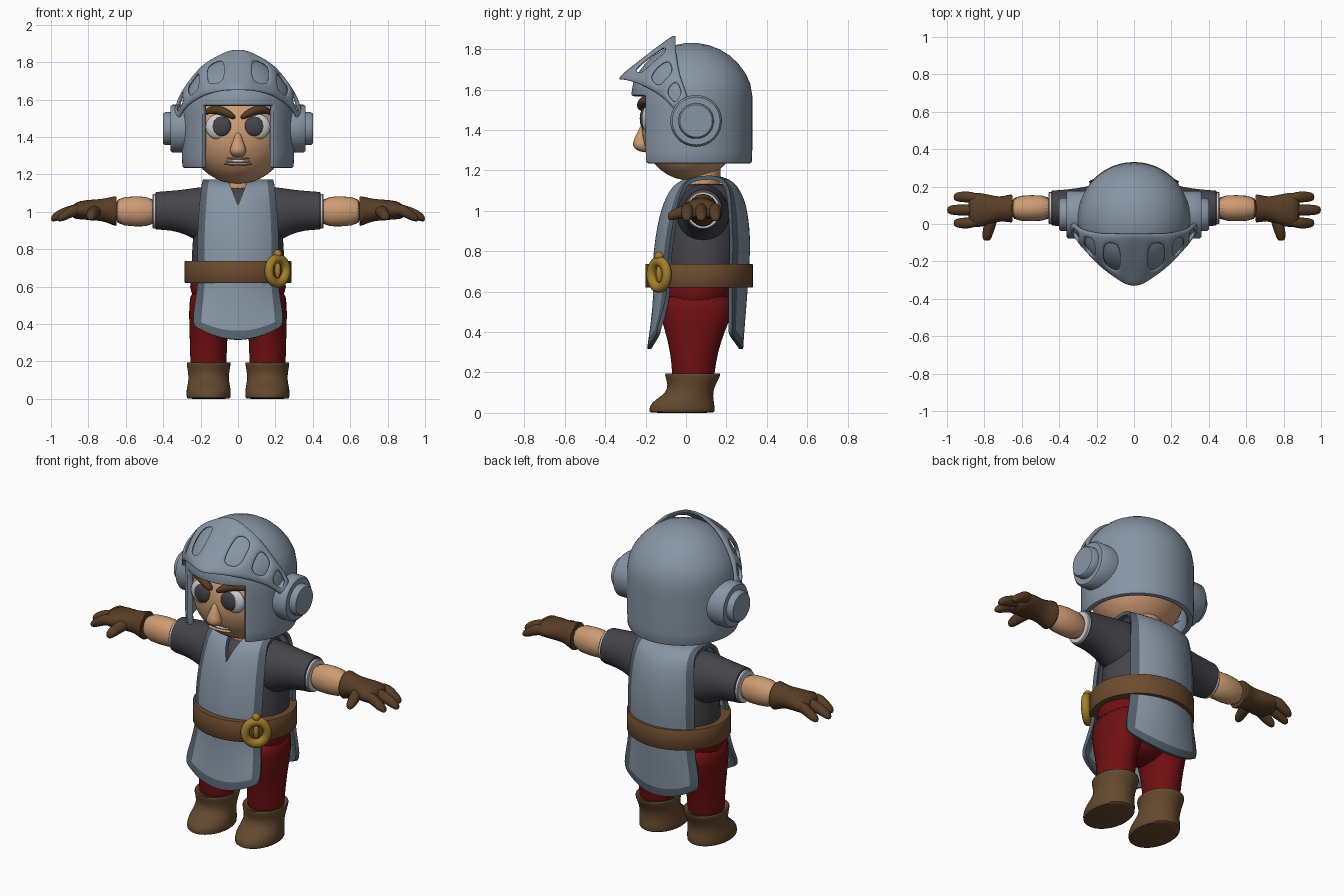
import bpy, bmesh, math
from math import sin, cos, pi, radians

cube = bpy.data.objects.get("Cube")
if cube:
    bpy.data.objects.remove(cube)


def material(name, r, g, b):
    m = bpy.data.materials.new(name)
    m.use_nodes = True
    m.diffuse_color = (r, g, b, 1)
    bsdf = next(n for n in m.node_tree.nodes if n.type == 'BSDF_PRINCIPLED')
    bsdf.inputs["Base Color"].default_value = (r, g, b, 1)
    bsdf.inputs["Roughness"].default_value = 0.7
    return m


STEEL = material("steel_blue", .24, .30, .37)
SLATE = material("slate_trim", .09, .12, .15)
SKIN = material("skin", .61, .33, .17)
SHIRT = material("charcoal", .058, .058, .069)
RED = material("dark_red", .16, .005, .006)
BOOT = material("boot_brown", .127, .067, .027)
BELT = material("belt_brown", .15, .072, .028)
GLOVE = material("glove_brown", .098, .048, .019)
GOLD = material("gold", .36, .21, .025)
WHITE = material("white", .6, .6, .6)


def finish(ob, mods=(), angle=40):
    """Add the modifiers, bake them, and shade smooth with sharp edges."""
    for kind, settings in mods:
        m = ob.modifiers.new(kind.title(), kind)
        for k, v in settings.items():
            setattr(m, k, v)
    bpy.ops.object.select_all(action='DESELECT')
    ob.select_set(True)
    bpy.context.view_layer.objects.active = ob
    bpy.ops.object.convert(target='MESH')
    bpy.ops.object.shade_smooth_by_angle(angle=radians(angle))
    return ob


def from_bmesh(name, bm, *mats):
    bmesh.ops.recalc_face_normals(bm, faces=bm.faces[:])
    me = bpy.data.meshes.new(name)
    bm.to_mesh(me)
    bm.free()
    for m in mats:
        me.materials.append(m)
    ob = bpy.data.objects.new(name, me)
    bpy.context.collection.objects.link(ob)
    return ob


def loft(name, mat, axis, rings, n=16, sub=1, side=1):
    """Ellipses (position, centre a, centre b, radius a, radius b) joined along an axis."""
    place = {'x': lambda p, a, b: (p * side, a, b),
             'y': lambda p, a, b: (a * side, p, b),
             'z': lambda p, a, b: (a * side, b, p)}[axis]
    bm = bmesh.new()
    loops = [[bm.verts.new(place(p, ca + ra * cos(2 * pi * i / n), cb + rb * sin(2 * pi * i / n)))
              for i in range(n)] for p, ca, cb, ra, rb in rings]
    for lo, hi in zip(loops, loops[1:]):
        for i in range(n):
            j = (i + 1) % n
            bm.faces.new((lo[i], lo[j], hi[j], hi[i]))
    bm.faces.new(loops[0])
    bm.faces.new(loops[-1])
    return finish(from_bmesh(name, bm, mat), [('SUBSURF', {'levels': sub})] if sub else [])


def ball(name, mat, loc, scale):
    bm = bmesh.new()
    bmesh.ops.create_uvsphere(bm, u_segments=32, v_segments=20, radius=1)
    for v in bm.verts:
        v.co = [l + s * c for l, s, c in zip(loc, scale, v.co)]
    return finish(from_bmesh(name, bm, mat))


# Head, neck, nose and mouth
ball("head", SKIN, (0, .02, 1.41), (.265, .24, .26))
loft("neck", SKIN, 'z', [(1.08, 0, .08, .1, .09), (1.25, 0, .08, .1, .09)], 24, 0)
loft("nose", SKIN, 'z', [(1.43, 0, -.21, .012, .012), (1.38, 0, -.218, .026, .028),
                         (1.335, 0, -.225, .047, .043), (1.31, 0, -.22, .042, .04),
                         (1.29, 0, -.205, .02, .02)])
ball("teeth", WHITE, (0, -.175, 1.272), (.065, .018, .009))
for name, z in (("upper_lip", 1.287), ("lower_lip", 1.256)):
    ball(name, SKIN, (0, -.172, z), (.075, .022, .009))

# Helmet shell with a face opening
bm = bmesh.new()
N, CY = 64, .028
profile = [(1.235, .297), (1.3, .3), (1.4, .3), (1.5, .3), (1.57, .3), (1.63, .29), (1.68, .267),
           (1.73, .23), (1.77, .187), (1.8, .138), (1.82, .085), (1.83, .035)]
rows = [[bm.verts.new((r * sin(2 * pi * i / N), CY - r * cos(2 * pi * i / N), z)) for i in range(N)]
        for z, r in profile]
for k, (lo, hi) in enumerate(zip(rows, rows[1:])):
    for i in range(N):
        if k < 4 and (i < 7 or i >= N - 7):
            continue
        j = (i + 1) % N
        bm.faces.new((lo[i], lo[j], hi[j], hi[i]))
bm.faces.new(rows[-1])
bmesh.ops.delete(bm, geom=[v for v in bm.verts if not v.link_faces], context='VERTS')
finish(from_bmesh("helmet", bm, STEEL),
       [('SOLIDIFY', {'thickness': .035, 'offset': -1}),
        ('BEVEL', {'width': .01, 'segments': 2, 'limit_method': 'ANGLE', 'angle_limit': .8})])

# Raised visor: columns of x, upper edge y z, lower edge y z, with windows left open
half = [(0, -.05, 1.868, -.335, 1.65), (.04, -.05, 1.863, -.325, 1.65), (.075, -.05, 1.85, -.305, 1.648),
        (.155, -.05, 1.805, -.245, 1.632), (.2, -.045, 1.765, -.2, 1.612),
        (.25, -.035, 1.7, -.14, 1.58), (.28, -.025, 1.655, -.105, 1.555),
        (.31, -.005, 1.6, -.06, 1.51), (.325, .02, 1.52, -.02, 1.45)]
columns = [(-c[0],) + c[1:] for c in half[:0:-1]] + half
bm = bmesh.new()
grid = []
for x, yu, zu, yl, zl in columns:
    col = []
    for v in (0, .2, .5, .8, 1):
        swell = 1 + .12 * min(abs(x) / .2, 1) * 4 * v * (1 - v)
        y, z = yu + (yl - yu) * v, zu + (zl - zu) * v
        col.append(bm.verts.new((x * (1 + (swell - 1) * .5), CY + (y - CY) * swell,
                                 1.5 + (z - 1.5) * swell)))
    grid.append(col)
for c in range(len(grid) - 1):
    window = (c if c >= 8 else 15 - c) - 8 in (2, 4, 6)
    for r in range(4):
        if not (window and r in (1, 2)):
            bm.faces.new((grid[c][r], grid[c + 1][r], grid[c + 1][r + 1], grid[c][r + 1]))
finish(from_bmesh("visor", bm, STEEL),
       [('SOLIDIFY', {'thickness': .022, 'offset': 0}), ('SUBSURF', {'levels': 2})])

# Tabard draped over the shoulders: rows of y, z, half width, side wrap, hem lift
drape = [(-.187, .31, .232, .05, .08), (-.182, .345, .24, .05, .08), (-.168, .45, .23, .06, .04),
         (-.155, .6, .21, .07, 0), (-.165, .7, .208, .08, 0), (-.155, .82, .213, .08, 0),
         (-.132, .97, .207, .08, 0), (-.085, 1.1, .195, .07, 0), (-.02, 1.152, .19, .03, 0),
         (.1, 1.168, .185, 0, 0), (.22, 1.16, .19, -.03, 0), (.285, 1.07, .2, -.07, 0),
         (.31, .95, .21, -.09, 0), (.317, .82, .213, -.09, 0), (.308, .7, .21, -.09, 0),
         (.3, .58, .213, -.08, 0), (.288, .45, .232, -.07, .04), (.28, .345, .24, -.06, .08),
         (.278, .31, .232, -.06, .08)]
across = (-1, -.86, -.5, 0, .5, .86, 1)
bm = bmesh.new()
grid = [[bm.verts.new((w * u, y + wrap * u * u, z + lift * u * u)) for u in across]
        for y, z, w, wrap, lift in drape]
for r in range(len(grid) - 1):
    for c in range(6):
        f = bm.faces.new((grid[r][c], grid[r][c + 1], grid[r + 1][c + 1], grid[r + 1][c]))
        f.material_index = int(c in (0, 5) or r in (0, len(grid) - 2))
tabard = from_bmesh("tabard", bm, STEEL, SLATE)
finish(tabard, [('SUBSURF', {'levels': 2}), ('SOLIDIFY', {'thickness': .02, 'offset': 0})])

# V neck cut
bm = bmesh.new()
tri = bm.faces.new([bm.verts.new((x, -.25, z)) for x, z in ((-.065, 1.2), (.065, 1.2), (0, 1.035))])
ext = bmesh.ops.extrude_face_region(bm, geom=[tri])
bmesh.ops.translate(bm, vec=(0, .27, 0), verts=[v for v in ext["geom"] if isinstance(v, bmesh.types.BMVert)])
cutter = from_bmesh("neck_cutter", bm, SLATE)
cutter.hide_render = True
finish(tabard, [('BOOLEAN', {'operation': 'DIFFERENCE', 'object': cutter})])
bpy.data.objects.remove(cutter)

# Shirt, hips and belt
loft("shirt", SHIRT, 'z', [(.62, 0, .075, .25, .2), (.75, 0, .08, .25, .2), (.9, 0, .085, .24, .2),
                           (1.02, 0, .09, .22, .185), (1.1, 0, .095, .19, .155),
                           (1.14, 0, .1, .15, .11)], 32)
loft("hips", RED, 'z', [(.36, 0, .045, .06, .08), (.42, 0, .045, .17, .14), (.52, 0, .048, .235, .175),
                        (.6, 0, .055, .262, .195), (.66, 0, .06, .262, .2)], 32)
loft("belt", BELT, 'z', [(.62, 0, .065, .283, .263), (.624, 0, .065, .286, .266),
                         (.734, 0, .065, .286, .266), (.738, 0, .065, .283, .263)], 64, 0)

# Buckle on the left hip
TURN = radians(40)
bpy.ops.mesh.primitive_torus_add(major_radius=.06, minor_radius=.024, major_segments=32, minor_segments=12,
                                 location=(.212, -.133, .685), rotation=(pi / 2, 0, TURN))
buckle = bpy.context.object
buckle.name = "buckle"
buckle.scale = (1, 1.08, 1)
buckle.data.materials.append(GOLD)
finish(buckle)
ball("buckle_knob", GOLD, (.212, -.133, .775), (.023, .023, .023))
ball("buckle_tongue", GOLD, (.212, -.133, .69), (.016, .016, .045))

# Paired parts
for s, label in ((1, "left_"), (-1, "right_")):
    def part(name, mat, axis, rings, n=16, sub=1):
        return loft(label + name, mat, axis, rings, n, sub, s)

    # Eyes and brows
    ball(label + "eye", WHITE, (s * .105, -.187, 1.455), (.068, .032, .068))
    ball(label + "pupil", SHIRT, (s * .087, -.208, 1.457), (.052, .021, .052))
    part("brow", GLOVE, 'x', [(.012, -.222, 1.505, .015, .012), (.05, -.222, 1.525, .026, .026),
                              (.11, -.203, 1.55, .026, .025), (.15, -.178, 1.545, .024, .022),
                              (.18, -.15, 1.53, .012, .012)])

    # Visor hinge
    part("hinge", STEEL, 'x', [(.26, .05, 1.445, .128, .128), (.35, .05, 1.445, .128, .128),
                               (.362, .05, 1.445, .118, .118)], 40, 0)
    part("hinge_cap", STEEL, 'x', [(.35, .05, 1.445, .088, .088), (.39, .05, 1.445, .088, .088),
                                   (.4, .05, 1.445, .08, .08)], 40, 0)

    # Sleeve, cuff and forearm
    part("sleeve", SHIRT, 'x', [(.1, .085, .99, .14, .15), (.2, .085, .98, .13, .155),
                                (.27, .085, 1.0, .112, .122), (.36, .085, 1.007, .1, .106),
                                (.43, .085, 1.006, .095, .102), (.44, .085, 1.006, .094, .101),
                                (.443, .085, 1.006, .09, .097)], 24)
    part("cuff", WHITE, 'x', [(.42, .085, 1.003, .086, .093), (.453, .085, 1.003, .086, .093),
                              (.457, .085, 1.003, .082, .089)], 24, 0)
    part("forearm", SKIN, 'x', [(.43, .085, 1.0, .068, .08), (.55, .085, 1.003, .072, .083),
                                (.67, .083, 1.003, .066, .074)], 24)

    # Glove
    part("glove", GLOVE, 'x', [(.648, .083, 1.004, .07, .076), (.652, .083, 1.004, .077, .083),
                               (.68, .083, 1.006, .073, .074), (.72, .08, 1.01, .064, .06),
                               (.78, .075, 1.01, .085, .056), (.85, .075, 1.01, .097, .05),
                               (.89, .075, 1.0, .088, .038)], 20)
    for name, y, tip in (("outer_finger", .145, .965), ("middle_finger", .075, 1.0), ("front_finger", .005, .965)):
        part(name, GLOVE, 'x', [(.83, y * .9 + .008, 1.015, .028, .032), (.89, y, 1.005, .031, .034),
                                (tip - .05, y, .987, .03, .031), (tip - .015, y, .97, .025, .024),
                                (tip, y, .962, .012, .012)], 12)
    part("thumb", GLOVE, 'y', [(.05, .755, 1.005, .035, .035), (0, .77, 1.0, .035, .034),
                               (-.05, .782, .985, .03, .03), (-.08, .787, .975, .024, .024),
                               (-.09, .787, .972, .012, .012)], 12)

    # Leg and boot
    part("leg", RED, 'z', [(.12, .158, .035, .095, .1), (.2, .158, .036, .098, .106),
                           (.3, .158, .04, .1, .118), (.4, .156, .044, .106, .147),
                           (.5, .145, .05, .118, .185), (.6, .135, .055, .12, .19)], 24)
    part("boot", BOOT, 'z', [(0, .157, -.02, .112, .156), (.003, .157, -.02, .118, .162),
                             (.035, .157, -.02, .12, .163), (.065, .157, -.008, .116, .145),
                             (.1, .157, .018, .108, .116), (.14, .157, .028, .11, .118),
                             (.18, .157, .033, .118, .137), (.195, .157, .033, .118, .138),
                             (.198, .157, .033, .112, .13), (.18, .157, .035, .1, .11)], 28)
